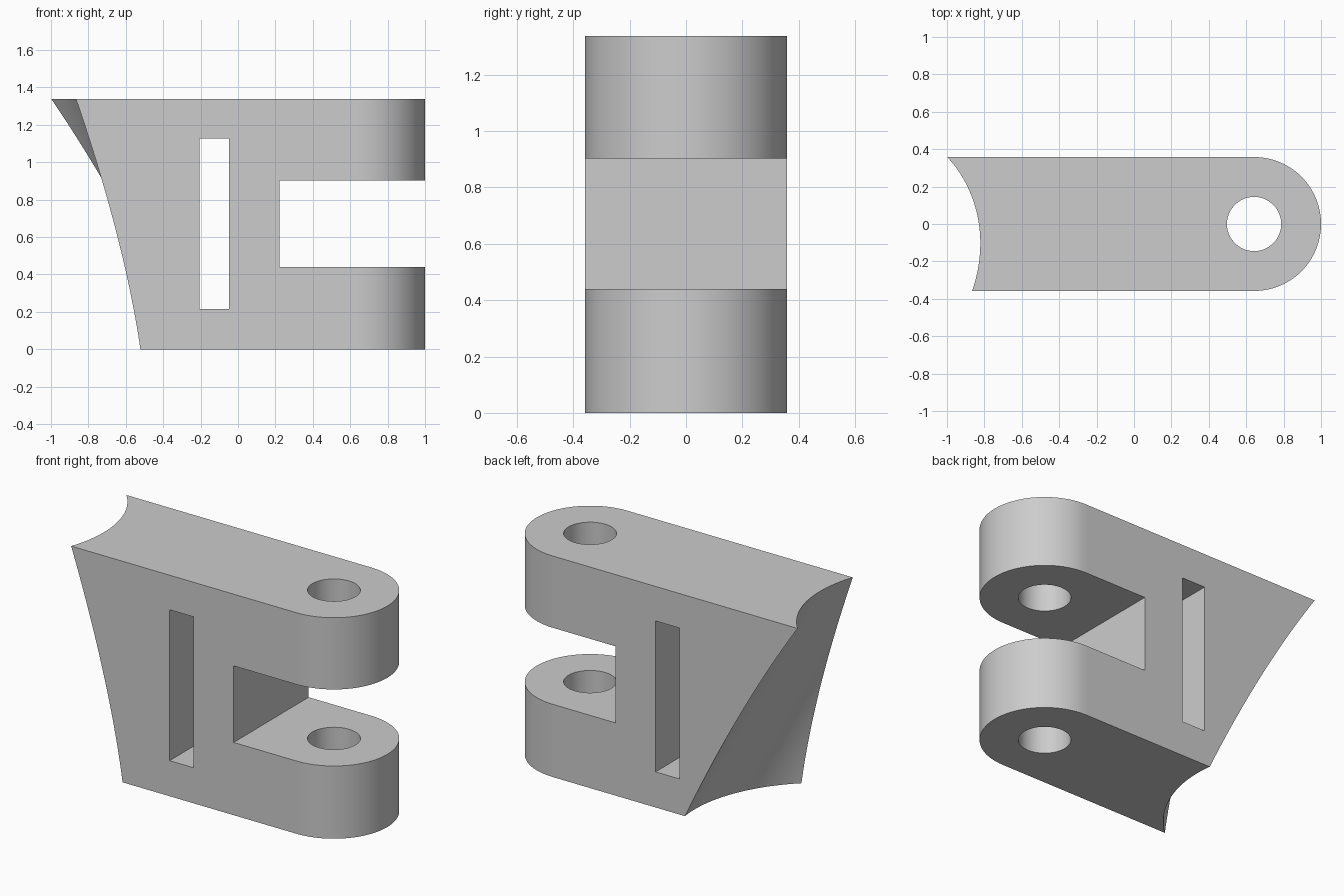
import bpy, bmesh, math
from mathutils import Vector

old = bpy.data.objects.get("Cube")
if old:
    bpy.data.objects.remove(old, do_unlink=True)

HEIGHT = 1.337
HALF = 0.358           # half thickness and radius of the rounded end
PIN_X = 0.642          # centre of the rounded end and pin hole

grey = bpy.data.materials.new("plain_grey")
grey.use_nodes = True
colour = (0.605, 0.605, 0.605, 1)
grey.diffuse_color = colour
grey.node_tree.nodes["Principled BSDF"].inputs["Base Color"].default_value = colour


def make_object(name, bm):
    bmesh.ops.recalc_face_normals(bm, faces=bm.faces)
    mesh = bpy.data.meshes.new(name)
    bm.to_mesh(mesh)
    bm.free()
    mesh.materials.append(grey)
    obj = bpy.data.objects.new(name, mesh)
    bpy.context.collection.objects.link(obj)
    return obj


def box(name, low, high):
    bm = bmesh.new()
    bmesh.ops.create_cube(bm, size=1)
    low, high = Vector(low), Vector(high)
    for v in bm.verts:
        v.co = (low + high) / 2 + v.co * (high - low)
    return make_object(name, bm)


def saddle_x(y, z):
    """Wall of a slanted round tube, whose level sections are ellipses."""
    drop = 1 - z / HEIGHT
    across = y - (-0.185 + 0.36 * drop)
    reach = math.sqrt(0.5625 - 0.931 * across ** 2)
    return -1.64 + 0.585 * drop + 0.111 * across + 1.085 * reach


def outline(z, arc_steps=48, saddle_steps=32):
    points = []
    for i in range(arc_steps + 1):
        a = math.pi * (i / arc_steps - 0.5)
        points.append((PIN_X + HALF * math.cos(a), HALF * math.sin(a), z))
    for i in range(saddle_steps + 1):
        y = HALF * (1 - 2 * i / saddle_steps)
        points.append((saddle_x(y, z), y, z))
    return points


# Bracket body: level outlines, rounded at one end and scooped at the other
bm = bmesh.new()
layers = 26
rings = [[bm.verts.new(p) for p in outline(HEIGHT * i / layers)]
         for i in range(layers + 1)]
for lower, upper in zip(rings, rings[1:]):
    for i in range(len(lower)):
        bm.faces.new((lower[i - 1], lower[i], upper[i], upper[i - 1]))
bm.faces.new(rings[0])
bm.faces.new(rings[-1])
body = make_object("clevis_bracket", bm)

# Cutters: fork gap, strap slot and pin hole
bm = bmesh.new()
bmesh.ops.create_cone(bm, cap_ends=True, segments=64, radius1=0.145, radius2=0.145, depth=4)
bmesh.ops.translate(bm, verts=bm.verts, vec=(PIN_X, 0, HEIGHT / 2))
cutters = [
    box("fork_gap_cutter", (0.222, -1, 0.44), (1.5, 1, 0.903)),
    box("strap_slot_cutter", (-0.207, -1, 0.215), (-0.047, 1, 1.128)),
    make_object("pin_hole_cutter", bm),
]

bpy.context.view_layer.objects.active = body
for cutter in cutters:
    cutter.hide_render = True
    mod = body.modifiers.new(cutter.name, 'BOOLEAN')
    mod.operation = 'DIFFERENCE'
    mod.solver = 'EXACT'
    mod.object = cutter
    bpy.ops.object.modifier_apply(modifier=mod.name)
    bpy.data.objects.remove(cutter, do_unlink=True)

# Smooth the curved walls, keep the edges sharp and the flat sides flat
bpy.ops.object.select_all(action='DESELECT')
body.select_set(True)
bpy.ops.object.shade_smooth_by_angle(angle=math.radians(25))
for face in body.data.polygons:
    if max(abs(c) for c in face.normal) > 0.9999:
        face.use_smooth = False
